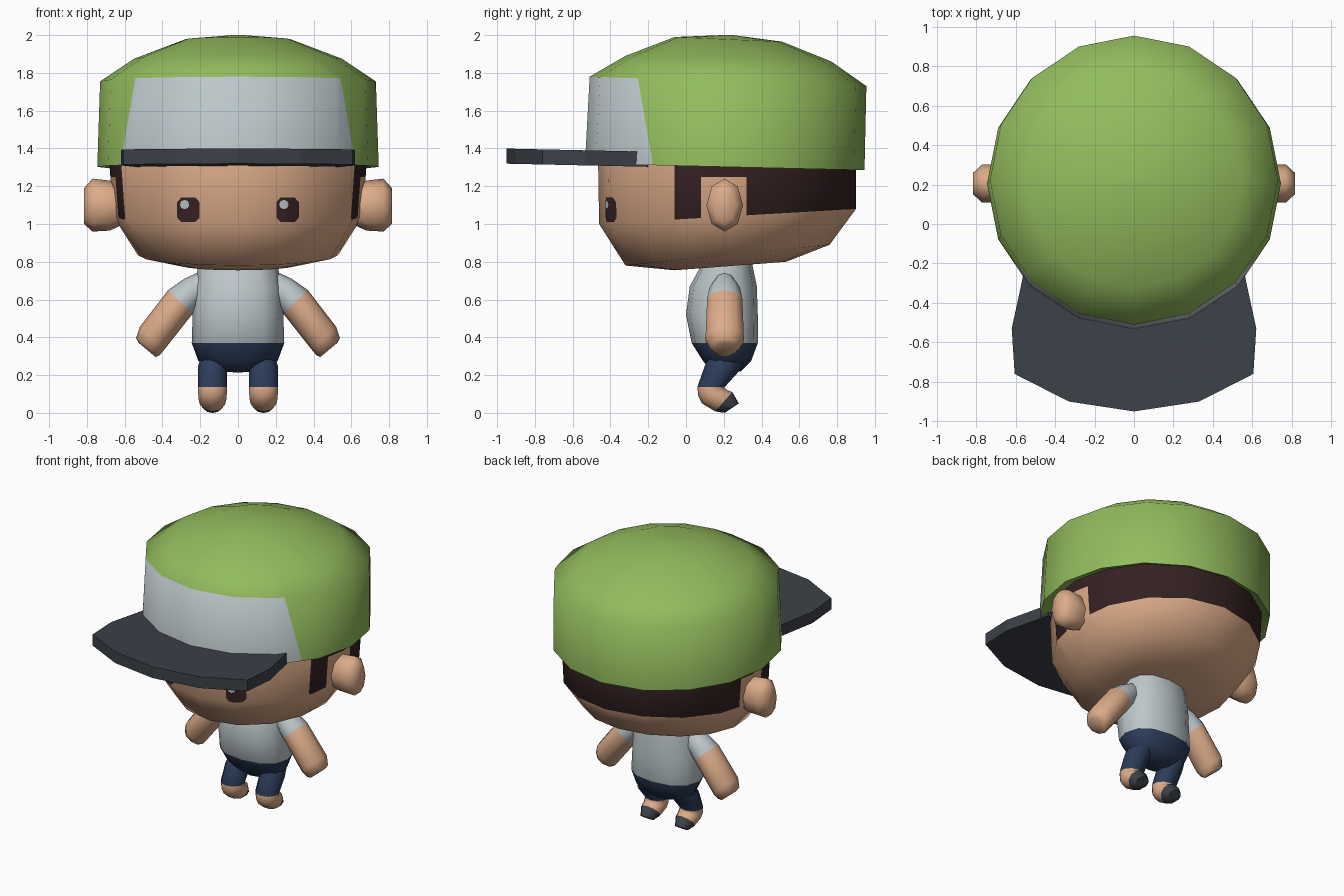
import bpy, bmesh, math
from mathutils import Vector
from mathutils.bvhtree import BVHTree

if "Cube" in bpy.data.objects:
    bpy.data.objects.remove(bpy.data.objects["Cube"])


def material(name, rgb):
    m = bpy.data.materials.new(name)
    m.diffuse_color = (*rgb, 1)
    m.use_nodes = True
    m.node_tree.nodes["Principled BSDF"].inputs["Base Color"].default_value = m.diffuse_color
    return m


GREEN = material("cap green", (0.29, 0.50, 0.11))
GREY = material("pale grey", (0.50, 0.57, 0.59))
SKIN = material("skin", (0.72, 0.41, 0.25))
DARK = material("dark brown", (0.035, 0.015, 0.016))
SLATE = material("slate", (0.045, 0.053, 0.066))
NAVY = material("navy", (0.025, 0.045, 0.10))


def finish(name, bm, mats, smooth=60, fix=True):
    if fix:
        bmesh.ops.recalc_face_normals(bm, faces=bm.faces)
    me = bpy.data.meshes.new(name)
    bm.to_mesh(me)
    ob = bpy.data.objects.new(name, me)
    bpy.context.collection.objects.link(ob)
    for m in mats:
        me.materials.append(m)
    if smooth:
        bpy.ops.object.select_all(action='DESELECT')
        ob.select_set(True)
        bpy.context.view_layer.objects.active = ob
        bpy.ops.object.shade_smooth_by_angle(angle=math.radians(smooth))
    return ob


def loft(sections, place, across, sides=16, power=1.0, colours=None):
    """Skin through oval sections (a, b, w): a and b are the oval's ends in a
    plane, w its half width along 'across'. colours: index per segment."""
    bm = bmesh.new()
    rings = []
    for a, b, w in sections:
        a, b = Vector(place(*a)), Vector(place(*b))
        c, u, v = (a + b) / 2, (a - b) / 2, Vector(across) * w
        ring = []
        for i in range(sides):
            t = 2 * math.pi * i / sides
            co, si = (math.copysign(abs(f) ** power, f) for f in (math.cos(t), math.sin(t)))
            ring.append(bm.verts.new(c + u * co + v * si))
        rings.append(ring)
    colours = colours or [0] * (len(rings) - 1)
    for r0, r1, col in zip(rings, rings[1:], colours):
        for i in range(sides):
            j = (i + 1) % sides
            bm.faces.new((r0[i], r0[j], r1[j], r1[i])).material_index = col
    bm.faces.new(rings[0]).material_index = colours[0]
    bm.faces.new(rings[-1]).material_index = colours[-1]
    return bm


def cut(bm, point, normal, test):
    faces = [f for f in bm.faces if test(f.calc_center_median())]
    geom = {e for f in faces for e in (*f.verts, *f.edges)}
    bmesh.ops.bisect_plane(bm, geom=faces + list(geom), plane_co=point, plane_no=normal, dist=1e-5)


def side_view(x):
    return lambda y, z: (x, y, z)


X = (1, 0, 0)
Y = (0, 1, 0)

# Head, with the hair cut into its wall
head = loft([((-.06, .755), (.53, .80), .29), ((-.32, .78), (.76, .89), .53),
             ((-.46, 1.0), (.90, 1.08), .66), ((-.465, 1.31), (.90, 1.30), .68),
             ((-.44, 1.45), (.87, 1.45), .66)], side_view(0), X, colours=[0, 0, 1, 1])
wall = lambda c: c.z > 1.02
for y in (-.06, .08, .32):
    cut(head, (0, y, 0), Y, wall)
cut(head, (0, 0, 1.25), (0, 0, 1), lambda c: wall(c) and .08 < c.y < .32)
for f in head.faces:
    c = f.calc_center_median()
    if c.y < -.06 or (.08 < c.y < .32 and c.z < 1.25):
        f.material_index = 0
head_tree = BVHTree.FromBMesh(head)
finish("head", head, [SKIN, DARK])


# Eyes and their glints: thin plates laid on the face
def face_plate(name, centre, outline, lift, mat):
    bm = bmesh.new()
    vs = []
    for x, z in [centre] + outline:
        hit = head_tree.ray_cast(Vector((x, -2, z)), Vector(Y))[0]
        vs.append(bm.verts.new(hit - Vector((0, lift, 0))))
    for a, b in zip(vs[1:], vs[2:] + vs[1:2]):
        bm.faces.new((vs[0], a, b))
    finish(name, bm, [mat], fix=False)


for s, side in ((-1, "left"), (1, "right")):
    ex, ez = s * .263, 1.075
    ring = [(.06, -.04), (.06, .04), (.037, .065), (-s * .008, .065), (-.037, .065),
            (-.06, .04), (-.06, -.04), (-.037, -.065), (-s * .008, -.065), (.037, -.065)]
    face_plate(side + "_eye", (ex - s * .008, ez), [(ex + x, ez + z) for x, z in ring], .006, DARK)
    gx = ex - .02
    glint = [(gx + .025 * math.cos(k * math.pi / 4), 1.103 + .025 * math.sin(k * math.pi / 4))
             for k in range(8)]
    face_plate(side + "_eye_glint", (gx, 1.103), glint, .0095, GREY)

# Cap, with the pale front panel cut into its wall
cap = loft([((-.46, 1.34), (.90, 1.31), .68), ((-.535, 1.32), (.945, 1.285), .745),
            ((-.51, 1.78), (.955, 1.73), .73), ((-.32, 1.89), (.77, 1.86), .55),
            ((-.06, 1.99), (.51, 1.965), .28), ((.19, 2.0), (.25, 2.0), .03)],
           side_view(0), X)
front_wall = lambda c: c.y < -.05 and 1.45 < c.z < 1.70
for s in (-1, 1):
    cut(cap, (s * .573, 0, 1.6), (s * .98, 0, .17), front_wall)
for f in cap.faces:
    c = f.calc_center_median()
    if front_wall(c) and abs(c.x) * .98 + (c.z - 1.6) * .17 < .573 * .98:
        f.material_index = 1
finish("cap", cap, [GREEN, GREY])

# Brim: flat extruded outline
half = [(.33, -.90), (.605, -.76), (.62, -.53), (.57, -.30), (.55, -.20)]
outline = [(0, -.95)] + half + [(-x, y) for x, y in reversed(half)]
brim = bmesh.new()
base = brim.faces.new([brim.verts.new((x, y, 1.305 - .022 * (y + .3))) for x, y in outline])
up = bmesh.ops.extrude_face_region(brim, geom=[base])["geom"]
bmesh.ops.translate(brim, vec=(0, 0, .08), verts=[g for g in up if isinstance(g, bmesh.types.BMVert)])
finish("brim", brim, [SLATE], smooth=0)

# Torso: navy below the waist, pale shirt above
torso = loft([((.14, .215), (.29, .22), .09), ((.09, .275), (.345, .275), .21),
              ((.03, .37), (.38, .37), .245), ((.0, .52), (.38, .52), .24),
              ((.02, .67), (.375, .67), .23), ((.08, .78), (.35, .79), .21)],
             side_view(0), X, sides=12, power=.85, colours=[0, 0, 1, 1, 1])
finish("torso", torso, [NAVY, GREY])

for s, side in ((-1, "left"), (1, "right")):
    front = lambda x, z: (s * x, .205, z)
    # Ears
    ear = loft([((.58, 1.01), (.58, 1.19), .07), ((.68, .965), (.68, 1.23), .095),
                ((.77, .96), (.77, 1.24), .097), ((.815, 1.0), (.815, 1.19), .055)],
               front, Y, sides=8)
    finish(side + "_ear", ear, [SKIN])
    # Arms: short sleeve, then bare arm
    arm = loft([((.14, .62), (.22, .74), .06), ((.20, .575), (.285, .71), .085),
                ((.24, .525), (.37, .65), .098), ((.39, .335), (.52, .455), .106),
                ((.415, .305), (.54, .395), .08), ((.435, .295), (.525, .37), .05)],
               front, Y, sides=10, colours=[0, 0, 1, 1, 1])
    finish(side + "_arm", arm, [GREY, SKIN])
    # Legs: trouser, bare foot, dark sole curled to the back
    leg = loft([((.12, .29), (.31, .26), .07), ((.10, .25), (.285, .225), .082),
                ((.06, .137), (.205, .137), .08), ((.065, .09), (.205, .13), .08),
                ((.085, .05), (.22, .12), .078), ((.155, .008), (.245, .11), .07),
                ((.205, .0), (.28, .05), .045)],
               side_view(s * .135), X, sides=10, colours=[0, 0, 1, 1, 1, 2])
    finish(side + "_leg", leg, [NAVY, SKIN, SLATE])
